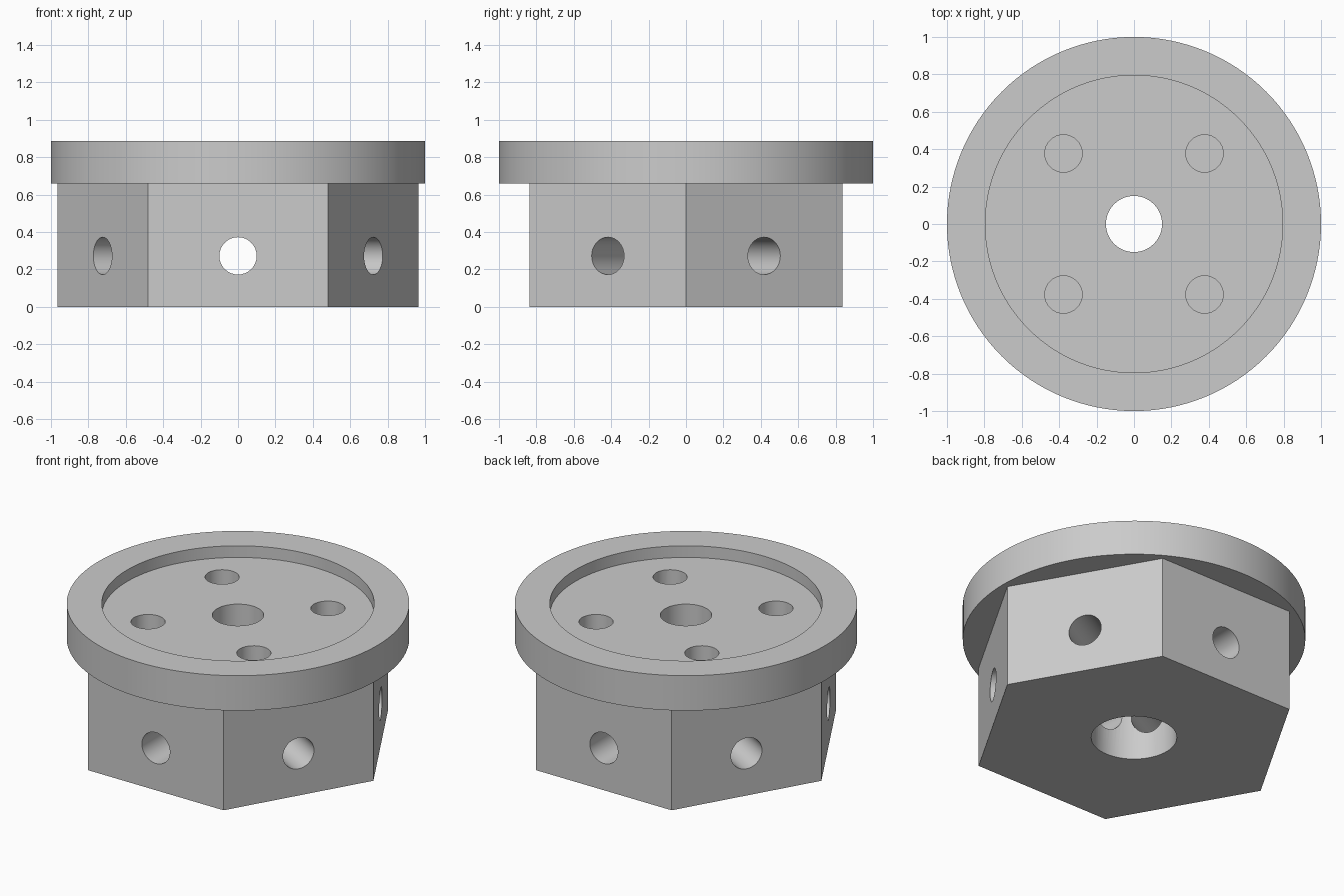
import bpy
import math
from mathutils import Matrix, Vector

cube = bpy.data.objects.get("Cube")
if cube:
    bpy.data.objects.remove(cube)

# Main dimensions
BODY_TOP, FLANGE_TOP, FLOOR = 0.66, 0.885, 0.81
HEX_RADIUS = 0.965
APOTHEM = HEX_RADIUS * math.cos(math.pi / 6)

metal = bpy.data.materials.new("light grey metal")
metal.use_nodes = True
grey = (0.6, 0.6, 0.6, 1)
metal.diffuse_color = grey
metal.node_tree.nodes["Principled BSDF"].inputs["Base Color"].default_value = grey


def prism(name, radius, start, end, sides=48, spin=0.0):
    """Cylinder or prism between two points."""
    start, end = Vector(start), Vector(end)
    axis = end - start
    bpy.ops.mesh.primitive_cylinder_add(vertices=sides, radius=radius, depth=axis.length)
    ob = bpy.context.object
    ob.name = name
    ob.data.transform(Matrix.Translation((start + end) / 2)
                      @ axis.to_track_quat('Z', 'Y').to_matrix().to_4x4()
                      @ Matrix.Rotation(spin, 4, 'Z'))
    ob.data.materials.append(metal)
    return ob


def upright(name, radius, low, high, sides=48, spin=0.0):
    return prism(name, radius, (0, 0, low), (0, 0, high), sides, spin)


def cut(target, cutter):
    mod = target.modifiers.new("cut", 'BOOLEAN')
    mod.operation = 'DIFFERENCE'
    mod.solver = 'EXACT'
    mod.object = cutter
    bpy.context.view_layer.objects.active = target
    bpy.ops.object.modifier_apply(modifier=mod.name)
    bpy.data.objects.remove(cutter)


def smooth(ob):
    bpy.ops.object.select_all(action='DESELECT')
    ob.select_set(True)
    bpy.context.view_layer.objects.active = ob
    bpy.ops.object.shade_smooth_by_angle(angle=math.radians(25))


# Hexagonal body with a stepped centre bore, corners on the x axis
body = upright("hex_body", HEX_RADIUS, 0, BODY_TOP, 6, math.pi / 2)
cut(body, upright("lower_bore", 0.25, -0.1, 0.55, 64))
cut(body, upright("upper_bore", 0.15, 0.5, BODY_TOP + 0.1))

# One radial hole through the middle of each flat
for i in range(6):
    a = math.radians(30 + 60 * i)
    d = Vector((math.cos(a), math.sin(a), 0))
    lift = Vector((0, 0, 0.272))
    cut(body, prism("radial_hole", 0.1, d * 0.15 + lift, d * (APOTHEM + 0.1) + lift, 32))

# Round flange with a shallow dished top
flange = upright("flange", 1.0, BODY_TOP, FLANGE_TOP, 128)
cut(flange, upright("recess", 0.795, FLOOR, FLANGE_TOP + 0.1, 128))
cut(flange, upright("centre_hole", 0.15, BODY_TOP - 0.1, FLANGE_TOP + 0.1))

# Four bolt holes, closed off by the body below
for x in (-0.377, 0.377):
    for y in (-0.377, 0.377):
        cut(flange, prism("bolt_hole", 0.1, (x, y, BODY_TOP - 0.1), (x, y, FLANGE_TOP), 32))

for part in (body, flange):
    smooth(part)
